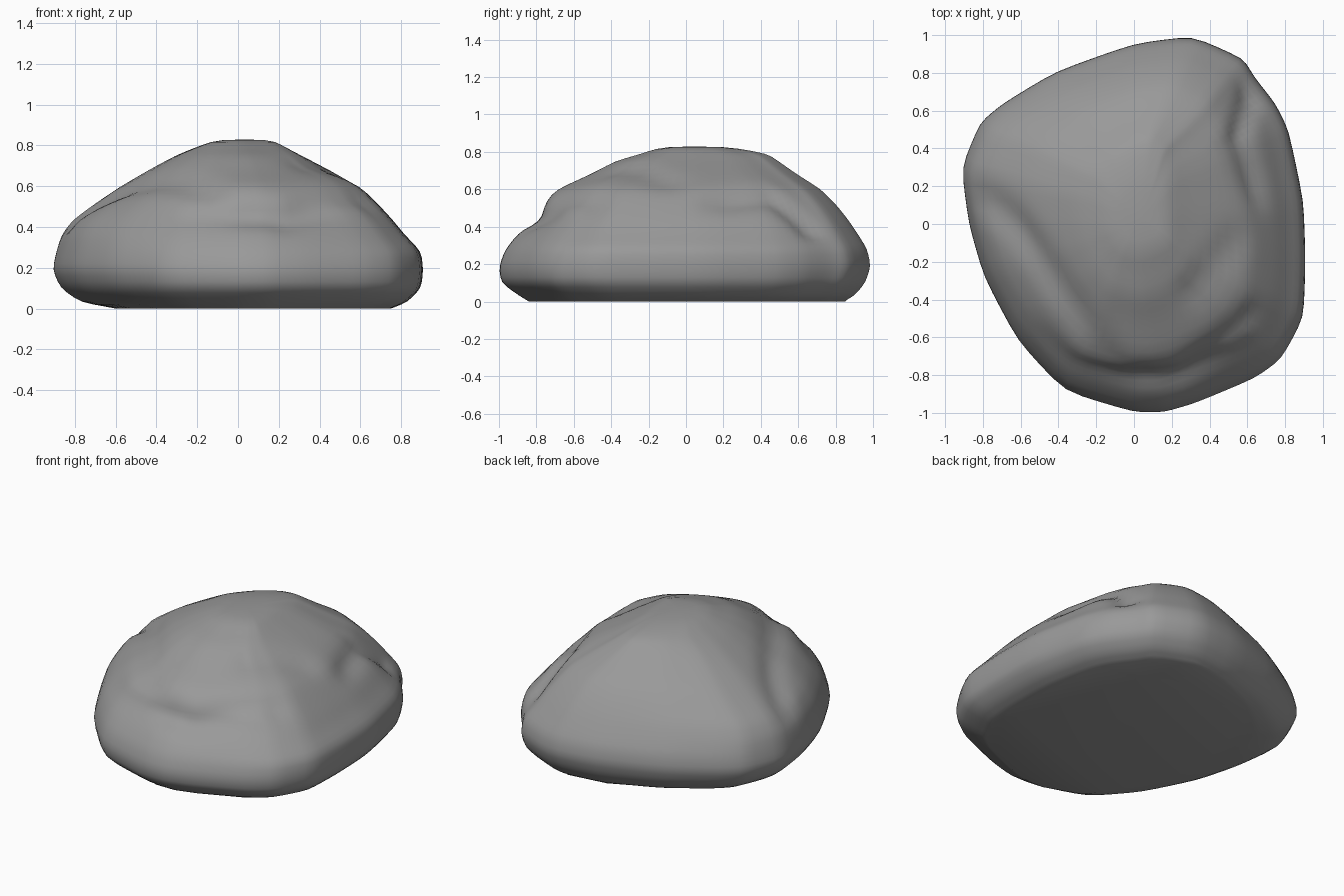
import bpy, bmesh
from mathutils import Vector
from mathutils.geometry import intersect_point_line

if "Cube" in bpy.data.objects:
    bpy.data.objects.remove(bpy.data.objects["Cube"])

# Plan outline of the boulder at its widest, counter-clockwise
OUTLINE = [(0.31, 1.0), (0.0, 0.96), (-0.42, 0.81), (-0.70, 0.64), (-0.82, 0.54),
           (-0.92, 0.30), (-0.88, 0.0), (-0.80, -0.28), (-0.62, -0.62), (-0.37, -0.89),
           (0.0, -1.0), (0.16, -1.0), (0.33, -0.95), (0.64, -0.82), (0.78, -0.72),
           (0.90, -0.50), (0.91, -0.20), (0.90, 0.12), (0.82, 0.50), (0.75, 0.64),
           (0.64, 0.78), (0.58, 0.88)]

# Height, then left, right, front and back reach of each level
LEVELS = [(0.0, 0.60, 0.75, 0.84, 0.85), (0.03, 0.78, 0.83, 0.89, 0.91),
          (0.10, 0.88, 0.90, 0.99, 0.97), (0.19, 0.92, 0.91, 1.0, 1.0),
          (0.28, 0.90, 0.90, 0.965, 0.98), (0.36, 0.875, 0.82, 0.90, 0.93),
          (0.44, 0.82, 0.755, 0.81, 0.875), (0.52, 0.70, 0.68, 0.78, 0.81),
          (0.60, 0.58, 0.60, 0.69, 0.73), (0.68, 0.44, 0.45, 0.51, 0.60),
          (0.75, 0.31, 0.31, 0.38, 0.50), (0.79, 0.21, 0.235, 0.24, 0.44),
          (0.83, 0.10, 0.16, 0.12, 0.22)]

# Creases seen in plan: points, depth and width
CREASES = [([(-0.80, 0.14), (-0.62, 0.0), (-0.34, -0.42), (-0.15, -0.70)], 0.045, 0.08),
           ([(0.0, -0.80), (0.24, -0.80), (0.62, -0.48)], 0.035, 0.07),
           ([(0.65, 0.78), (0.55, 0.46), (0.65, 0.16)], 0.045, 0.07),
           ([(0.55, -0.08), (0.30, -0.36)], 0.03, 0.09)]


def refine(rows, steps, closed):
    """Insert evenly spaced points between neighbouring rows."""
    out = []
    count = len(rows) if closed else len(rows) - 1
    for i in range(count):
        a, b = rows[i], rows[(i + 1) % len(rows)]
        for s in range(steps):
            t = s / steps
            out.append(tuple(p + (q - p) * t for p, q in zip(a, b)))
    return out if closed else out + [rows[-1]]


def crease_depth(point):
    """Total inward push at a point from all creases."""
    total = 0.0
    for path, depth, width in CREASES:
        nearest = 9.0
        for a, b in zip(path, path[1:]):
            a, b = Vector((*a, 0)), Vector((*b, 0))
            t = intersect_point_line(point, a, b)[1]
            nearest = min(nearest, (a.lerp(b, min(1, max(0, t))) - point).length)
        total += depth * max(0.0, 1 - nearest / width)
    return total


# Loft the boulder through its levels
bm = bmesh.new()
rings = []
for z, left, right, front, back in refine(LEVELS, 3, False):
    ring = []
    for x, y in refine(OUTLINE, 4, True):
        sx = left / 0.92 if x < 0 else right / 0.91
        sy = front if y < 0 else back
        ring.append(bm.verts.new((x * sx, y * sy, z)))
    rings.append(ring)
for low, high in zip(rings, rings[1:]):
    for i in range(len(low)):
        j = (i + 1) % len(low)
        bm.faces.new((low[i], low[j], high[j], high[i]))

# Close the flat base and the summit
base = bm.faces.new(list(reversed(rings[0])))
peak = bm.verts.new((0.03, 0.05, 0.832))
for i, v in enumerate(rings[-1]):
    bm.faces.new((v, rings[-1][(i + 1) % len(rings[-1])], peak))

# Press in the creases, then wear the surface down a little
bm.normal_update()
moves = [(v, v.normal * crease_depth(Vector((v.co.x, v.co.y, 0))))
         for v in bm.verts if v.co.z > 0.34]
for v, move in moves:
    v.co -= move
worn = [v for v in bm.verts if v.co.z > 0.001]
for _ in range(3):
    bmesh.ops.smooth_vert(bm, verts=worn, factor=0.5,
                          use_axis_x=True, use_axis_y=True, use_axis_z=True)
for f in bm.faces:
    f.smooth = f is not base
mesh = bpy.data.meshes.new("boulder")
bm.to_mesh(mesh)
bm.free()
mesh.set_sharp_from_angle(angle=0.9)

stone = bpy.data.materials.new("grey_stone")
stone.diffuse_color = (0.32, 0.32, 0.32, 1)
stone.use_nodes = True
stone.node_tree.nodes["Principled BSDF"].inputs["Base Color"].default_value = stone.diffuse_color
mesh.materials.append(stone)
boulder = bpy.data.objects.new("boulder", mesh)
bpy.context.collection.objects.link(boulder)
